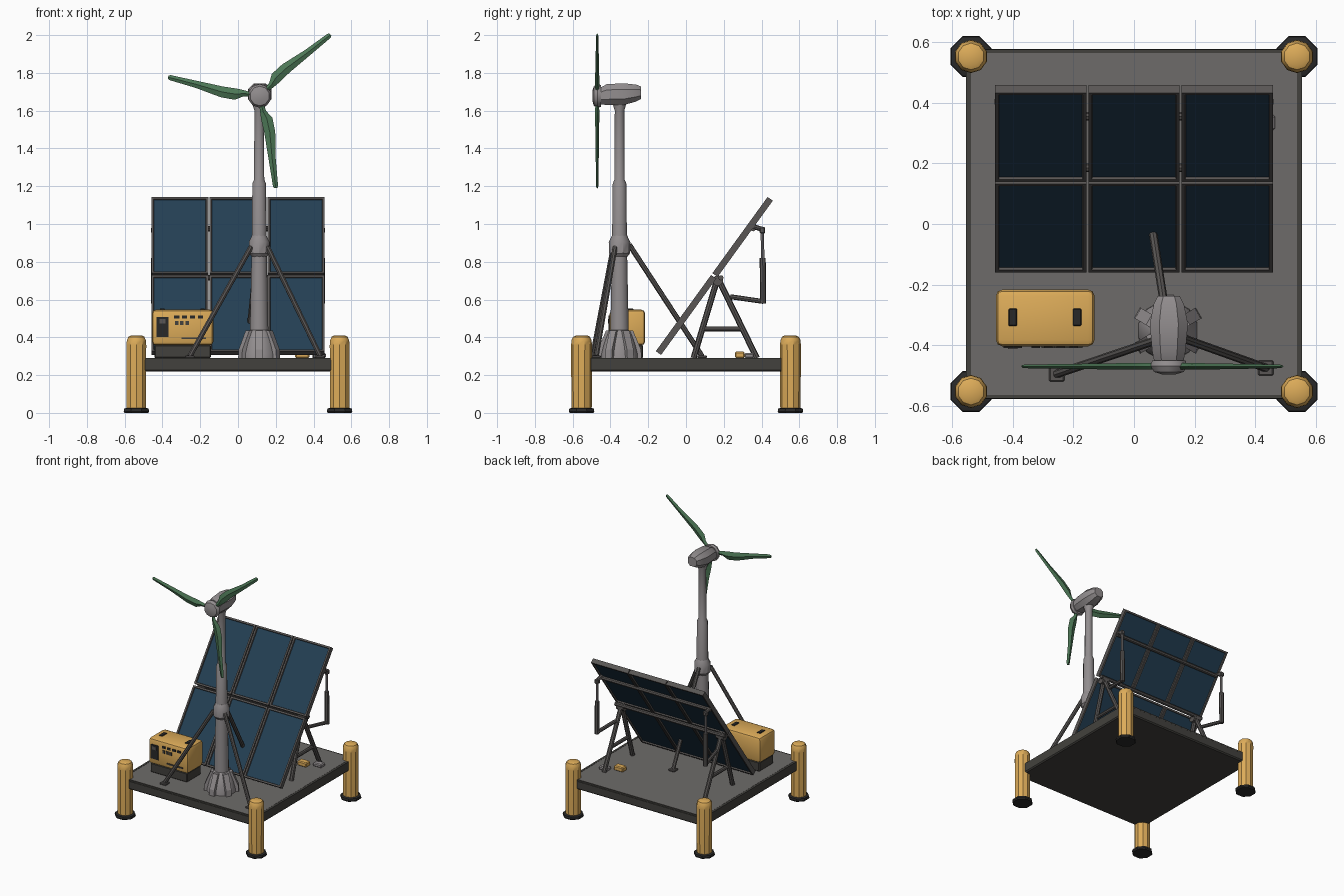
import bpy, bmesh, math
from mathutils import Vector, Matrix

if "Cube" in bpy.data.objects:
    bpy.data.objects.remove(bpy.data.objects["Cube"])


def material(name, rgb):
    m = bpy.data.materials.new(name)
    m.diffuse_color = (*rgb, 1)
    m.use_nodes = True
    m.node_tree.nodes["Principled BSDF"].inputs["Base Color"].default_value = m.diffuse_color
    return m


YELLOW = material("warm yellow paint", (0.72, 0.41, 0.10))
BLUE = material("solar cell blue", (0.017, 0.050, 0.088))
GREEN = material("blade green", (0.075, 0.19, 0.095))
LIGHT = material("light grey metal", (0.29, 0.27, 0.275))
DECK = material("deck grey", (0.155, 0.148, 0.142))
FRAME = material("frame grey", (0.10, 0.093, 0.09))
DARK = material("dark metal", (0.055, 0.053, 0.047))
BLACK = material("black rubber", (0.022, 0.022, 0.022))


def finish(name, bm, mats, smooth=True):
    bmesh.ops.recalc_face_normals(bm, faces=bm.faces)
    me = bpy.data.meshes.new(name)
    bm.to_mesh(me)
    bm.free()
    for m in (mats if isinstance(mats, (list, tuple)) else [mats]):
        me.materials.append(m)
    ob = bpy.data.objects.new(name, me)
    bpy.context.collection.objects.link(ob)
    if smooth:
        bpy.ops.object.select_all(action='DESELECT')
        ob.select_set(True)
        bpy.context.view_layer.objects.active = ob
        bpy.ops.object.shade_smooth_by_angle(angle=math.radians(35))
    return ob


def box(name, c, s, mat, bevel=0.0, rot=None, segs=1):
    bm = bmesh.new()
    bmesh.ops.create_cube(bm, size=1)
    bmesh.ops.scale(bm, vec=s, verts=bm.verts)
    if bevel:
        bmesh.ops.bevel(bm, geom=bm.edges[:], offset=bevel, segments=segs,
                        profile=0.5, affect='EDGES')
    bm.transform(Matrix.Translation(c) @ (rot or Matrix()))
    return finish(name, bm, mat, bevel > 0)


def loft(name, rings, mat, smooth=True):
    """Skin a stack of point rings and cap both ends."""
    bm = bmesh.new()
    rows = [[bm.verts.new(p) for p in r] for r in rings]
    n = len(rows[0])
    for a, b in zip(rows, rows[1:]):
        for i in range(n):
            j = (i + 1) % n
            bm.faces.new((a[i], a[j], b[j], b[i]))
    bm.faces.new(rows[0])
    bm.faces.new(rows[-1])
    return finish(name, bm, mat, smooth)


def lathe(name, x, y, profile, mat, sides=12):
    ang = [2 * math.pi * (i + 0.5) / sides for i in range(sides)]
    return loft(name, [[(x + r * math.cos(a), y + r * math.sin(a), z) for a in ang]
                       for r, z in profile], mat)


def rod(name, a, b, r, mat, sides=8):
    a, b = Vector(a), Vector(b)
    bm = bmesh.new()
    bmesh.ops.create_cone(bm, cap_ends=True, segments=sides, radius1=r, radius2=r,
                          depth=(b - a).length)
    q = (b - a).to_track_quat('Z', 'Y').to_matrix().to_4x4()
    bm.transform(Matrix.Translation((a + b) / 2) @ q)
    return finish(name, bm, mat)


# Deck: dark slab with a lighter top plate
box("deck_slab", (0, 0, 0.253), (1.11, 1.155, 0.068), DARK, 0.008)
box("deck_top", (0, 0, 0.287), (1.075, 1.13, 0.008), DECK)
for s in (-1, 1):
    box("deck_side_rim", (s * 0.547, 0, 0.283), (0.016, 1.15, 0.016), DARK)
    box("deck_end_rim", (0, s * 0.570, 0.283), (1.10, 0.012, 0.016), DARK)

# Corner legs with rubber feet
for sx in (-1, 1):
    for sy in (-1, 1):
        x, y = sx * 0.538, sy * 0.553
        lathe("corner_leg", x, y, [(0.054, 0.02), (0.055, 0.36), (0.053, 0.385),
                                   (0.044, 0.403), (0.030, 0.41)], YELLOW, 10)
        lathe("leg_foot", x, y, [(0.068, 0), (0.073, 0.008), (0.070, 0.022),
                                 (0.055, 0.027)], BLACK, 8)

# Solar panels: six framed modules on a tilted plane
slope, normal = Vector((0, 0.587, 0.810)), Vector((0, -0.810, 0.587))
centre = Vector((0, 0.150, 0.725))
TILT = Matrix((Vector((1, 0, 0)), slope, normal)).transposed().to_4x4()
for col in (-1, 0, 1):
    for row in (-1, 1):
        bm = bmesh.new()
        bmesh.ops.create_cube(bm, size=1)
        bmesh.ops.scale(bm, vec=(0.302, 0.498, 0.034), verts=bm.verts)
        flats = [f for f in bm.faces if abs(f.normal.z) > 0.9]
        bmesh.ops.inset_individual(bm, faces=flats, thickness=0.017)
        bmesh.ops.inset_individual(bm, faces=flats, thickness=0.003, depth=-0.009)
        for f in flats:
            f.material_index = 1
        bm.transform(Matrix.Translation(centre + slope * row * 0.255
                                        + Vector((col * 0.308, 0, 0))) @ TILT)
        finish("solar_panel", bm, [FRAME, BLUE], False)

# Panel stand: A-frames, cross rails and lifting struts
for s in (-1, 1):
    x = s * 0.41
    apex = (x, 0.168, 0.715)
    rod("stand_front_leg", apex, (x, 0.04, 0.29), 0.016, FRAME)
    rod("stand_back_leg", apex, (x, 0.375, 0.29), 0.016, FRAME)
    rod("stand_crossbar", (x, 0.09, 0.445), (x, 0.30, 0.445), 0.013, FRAME)
    rod("stand_pivot", (x - 0.03, 0.168, 0.70), (x + 0.03, 0.168, 0.70), 0.028, FRAME, 10)
    x = s * 0.445
    rod("strut_sleeve", (x, 0.408, 0.58), (x, 0.406, 0.82), 0.016, FRAME)
    rod("strut_piston", (x, 0.406, 0.80), (x, 0.404, 0.98), 0.009, LIGHT)
    box("strut_top_joint", (x, 0.404, 0.967), (0.03, 0.03, 0.035), FRAME, 0.006)
    rod("strut_top_bracket", (x, 0.345, 0.99), (x, 0.41, 0.97), 0.013, FRAME)
    rod("strut_lower_arm", (x, 0.408, 0.59), (x - s * 0.03, 0.235, 0.615), 0.013, FRAME)
for y, z in ((0.185, 0.715), (0.355, 0.975)):
    rod("stand_rail", (-0.45, y, z), (0.45, y, z), 0.014, FRAME)

# Junction boxes on the deck
box("junction_box", (0.34, 0.285, 0.307), (0.075, 0.05, 0.034), YELLOW, 0.006)
box("junction_plug", (0.43, 0.335, 0.303), (0.07, 0.05, 0.026), LIGHT, 0.006)

# Turbine tower with flared, finned base and collar
TX, TY = 0.112, -0.352
lathe("tower", TX, TY, [(0.052, 0.29), (0.050, 0.45), (0.042, 0.83), (0.037, 1.215),
                        (0.028, 1.235), (0.026, 1.60), (0.034, 1.625), (0.038, 1.66)], LIGHT)
lathe("tower_base", TX, TY, [(0.100, 0.288), (0.098, 0.315), (0.086, 0.36),
                             (0.062, 0.43), (0.050, 0.44)], LIGHT, 12)
lathe("tower_collar", TX, TY, [(0.040, 0.825), (0.056, 0.845), (0.057, 0.905),
                               (0.040, 0.94)], LIGHT, 10)
for k in range(6):
    rot = Matrix.Translation((TX, TY, 0)) @ Matrix.Rotation(math.pi * (k + 0.5) / 3, 4, 'Z')
    side = [(0.04, 0.29), (0.117, 0.29), (0.114, 0.335), (0.072, 0.435), (0.04, 0.435)]
    loft("base_fin", [[rot @ Vector((r, w, z)) for r, z in side] for w in (-0.02, 0.02)],
         LIGHT, False)

# Tower stays
for top, foot in (((0.07, -0.385, 0.88), (-0.255, -0.495, 0.30)),
                  ((0.155, -0.375, 0.88), (0.435, -0.475, 0.30)),
                  ((0.105, -0.300, 0.89), (0.045, 0.085, 0.30))):
    rod("tower_stay", top, foot, 0.014, FRAME)
    box("stay_foot", (foot[0], foot[1], 0.297), (0.05, 0.05, 0.014), FRAME, 0.004)

# Nacelle: octagonal sections along y as (y, half width, bottom, top)
HX, HZ = 0.115, 1.678
rings = []
for y, w, lo, hi in ((-0.465, 0.046, 1.635, 1.715), (-0.42, 0.055, 1.63, 1.74),
                     (-0.33, 0.063, 1.63, 1.745), (-0.265, 0.05, 1.648, 1.738),
                     (-0.237, 0.036, 1.662, 1.728)):
    m, h = (lo + hi) / 2, (hi - lo) / 2
    rings.append([(HX + w * a, y, m + h * b) for a, b in
                  ((1, .45), (.5, 1), (-.5, 1), (-1, .45), (-1, -.45), (-.5, -1), (.5, -1), (1, -.45))])
loft("nacelle", rings, LIGHT)

# Hub and three blades
loft("hub", [[(HX + r * math.cos(a), y, HZ + r * math.sin(a))
              for a in [math.pi * (i + 0.5) / 5 for i in range(10)]]
             for r, y in ((0.025, -0.496), (0.052, -0.488), (0.063, -0.468), (0.058, -0.45))], LIGHT)
section = ((0.045, -0.010, 0.012, 0.010), (0.085, -0.013, 0.020, 0.011),
           (0.125, -0.014, 0.046, 0.011), (0.20, -0.010, 0.048, 0.010),
           (0.34, -0.012, 0.026, 0.008), (0.485, -0.014, 0.013, 0.006),
           (0.495, -0.008, 0.008, 0.004))
for deg in (41, 168.5, 280):
    a = math.radians(deg)
    d, p = Vector((math.cos(a), 0, math.sin(a))), Vector((-math.sin(a), 0, math.cos(a)))
    hub, out = Vector((HX, -0.470, HZ)), Vector((0, 1, 0))
    loft("blade", [[hub + d * r + p * lo, hub + d * r + p * (lo + hi) / 2 - out * t,
                    hub + d * r + p * hi, hub + d * r + p * (lo + hi) / 2 + out * t]
                   for r, lo, hi, t in section], GREEN)

# Generator case on a grey skid
box("generator_skid", (-0.293, -0.31, 0.325), (0.30, 0.165, 0.07), DARK, 0.006)
box("generator_case", (-0.293, -0.31, 0.452), (0.326, 0.188, 0.190), YELLOW, 0.022, None, 2)
FY = -0.405
box("control_panel", (-0.40, FY, 0.455), (0.062, 0.008, 0.105), BLACK)
box("control_dial", (-0.40, FY - 0.004, 0.485), (0.032, 0.006, 0.025), FRAME)
for i in range(4):
    box("vent_slot", (-0.325 + i * 0.042, FY, 0.508), (0.028, 0.008, 0.016), BLACK)
for i in range(3):
    box("socket", (-0.325 + i * 0.028, FY, 0.475), (0.018, 0.008, 0.022), DARK)
box("lower_vent", (-0.235, FY, 0.395), (0.13, 0.008, 0.010), DARK)
for x in (-0.40, -0.188):
    box("top_latch", (x, -0.308, 0.546), (0.028, 0.058, 0.012), BLACK, 0.003)
